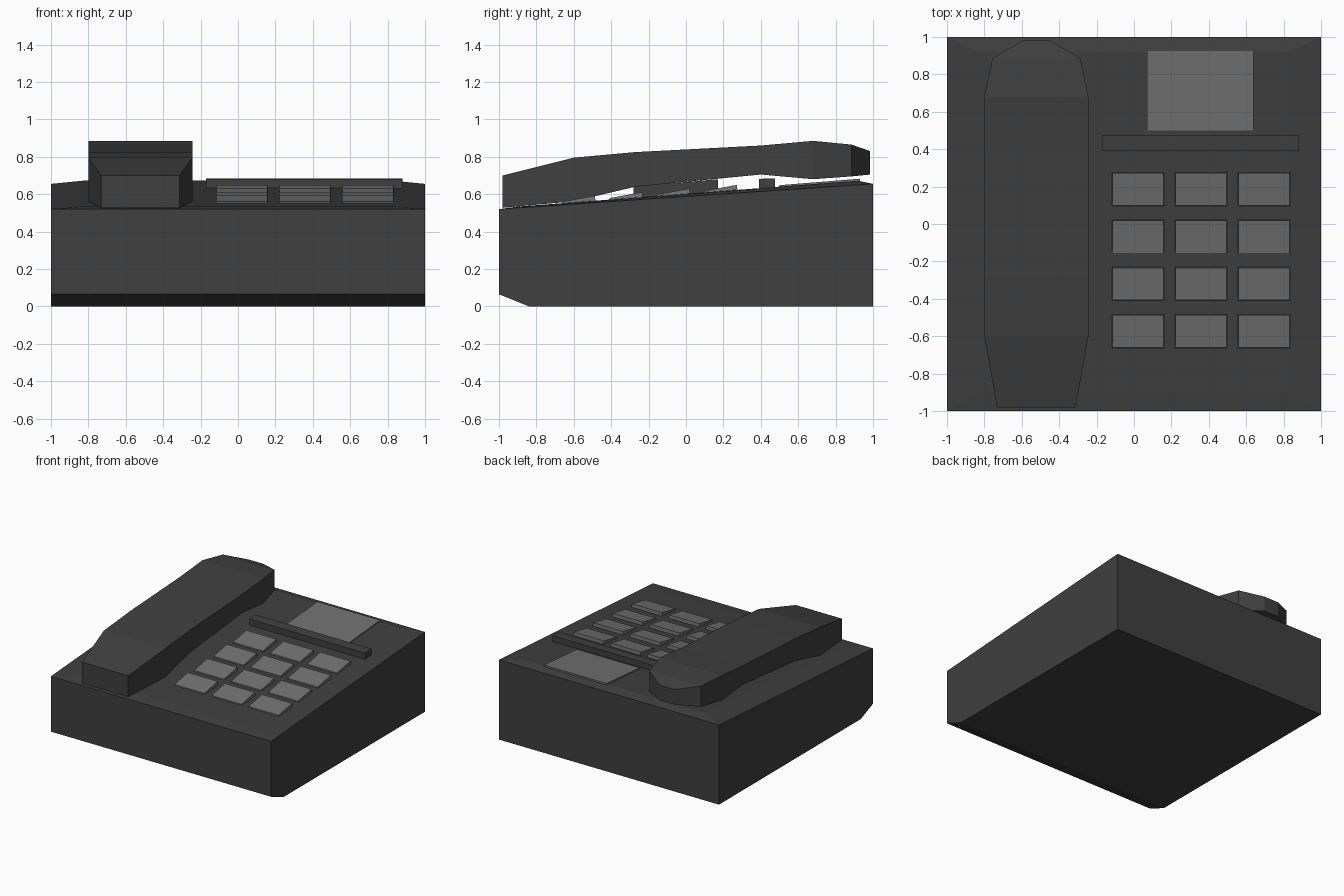
import bpy

cube = bpy.data.objects.get("Cube")
if cube:
    bpy.data.objects.remove(cube, do_unlink=True)


def material(name, value):
    m = bpy.data.materials.new(name)
    m.use_nodes = True
    colour = (value, value, value, 1)
    m.diffuse_color = colour
    m.node_tree.nodes["Principled BSDF"].inputs["Base Color"].default_value = colour
    return m


CHARCOAL = material("charcoal plastic", 0.05)
GREY = material("grey keys", 0.165)


def loft(name, rings, mat):
    """Skin a list of equal-sized rings and cap both ends."""
    n = len(rings[0])
    verts = [p for ring in rings for p in ring]
    faces = [tuple(reversed(range(n))), tuple(range(len(verts) - n, len(verts)))]
    for r in range(len(rings) - 1):
        for i in range(n):
            a, b = r * n + i, r * n + (i + 1) % n
            faces.append((a, b, b + n, a + n))
    mesh = bpy.data.meshes.new(name)
    mesh.from_pydata(verts, [], faces)
    mesh.materials.append(mat)
    obj = bpy.data.objects.new(name, mesh)
    bpy.context.collection.objects.link(obj)
    return obj


def rect(x0, x1, y0, y1, z0, z1):
    """Rectangle whose front edge is at z0 and back edge at z1."""
    return [(x0, y0, z0), (x1, y0, z0), (x1, y1, z1), (x0, y1, z1)]


def deck(y):
    """Height of the sloping top panel."""
    return 0.602 + 0.076 * y


def slab(name, x0, x1, y0, y1, front, back, mat, taper=0.0):
    """Block standing on the deck, with front and back heights above it."""
    base = rect(x0 - taper, x1 + taper, y0 - taper, y1 + taper,
                deck(y0) - 0.01, deck(y1) - 0.01)
    top = rect(x0, x1, y0, y1, deck(y0) + front, deck(y1) + back)
    return loft(name, [base, top], mat)


# Wedge body with a chamfered front foot and slightly raised deck
loft("body", [
    rect(-1, 1, -0.84, 1, 0, 0),
    rect(-1, 1, -1, 1, 0.065, 0.065),
    rect(-1, 1, -1, 1, 0.52, 0.655),
    rect(-0.83, 0.83, -0.9, 0.92, deck(-0.9), deck(0.92)),
], CHARCOAL)

# Handset: y, half width, top height, underside height
sections = [
    (-0.98, 0.21, 0.70, 0.527), (-0.6, 0.278, 0.795, 0.562),
    (-0.27, 0.278, 0.825, 0.64), (0.4, 0.278, 0.86, 0.705),
    (0.68, 0.278, 0.885, 0.68), (0.885, 0.235, 0.865, 0.695),
    (0.985, 0.065, 0.83, 0.705),
]
mid = -0.522
loft("handset", [
    [(mid - w, y, low), (mid - w, y, top), (mid + w, y, top), (mid + w, y, low)]
    for y, w, top, low in sections
], CHARCOAL)

# Cradle under the handset
slab("cradle", mid - 0.18, mid + 0.18, -0.28, 0.17, 0.06, 0.065, CHARCOAL)

# Raised divider and display
slab("divider_bar", -0.17, 0.88, 0.39, 0.475, 0.05, 0.047, CHARCOAL)
slab("display", 0.07, 0.64, 0.5, 0.93, 0.008, 0.01, GREY)

# Keypad: four rows of three tilted keys
for row in range(4):
    for col in range(3):
        x, y = -0.115 + 0.337 * col, -0.66 + 0.253 * row
        slab(f"key_{row + 1}_{col + 1}", x, x + 0.273, y, y + 0.173,
             0.008, 0.027, GREY, taper=0.004)

# Consistent outward normals
for obj in bpy.context.collection.objects:
    if obj.type == 'MESH':
        import bmesh
        bm = bmesh.new()
        bm.from_mesh(obj.data)
        bmesh.ops.recalc_face_normals(bm, faces=bm.faces)
        bm.to_mesh(obj.data)
        bm.free()
